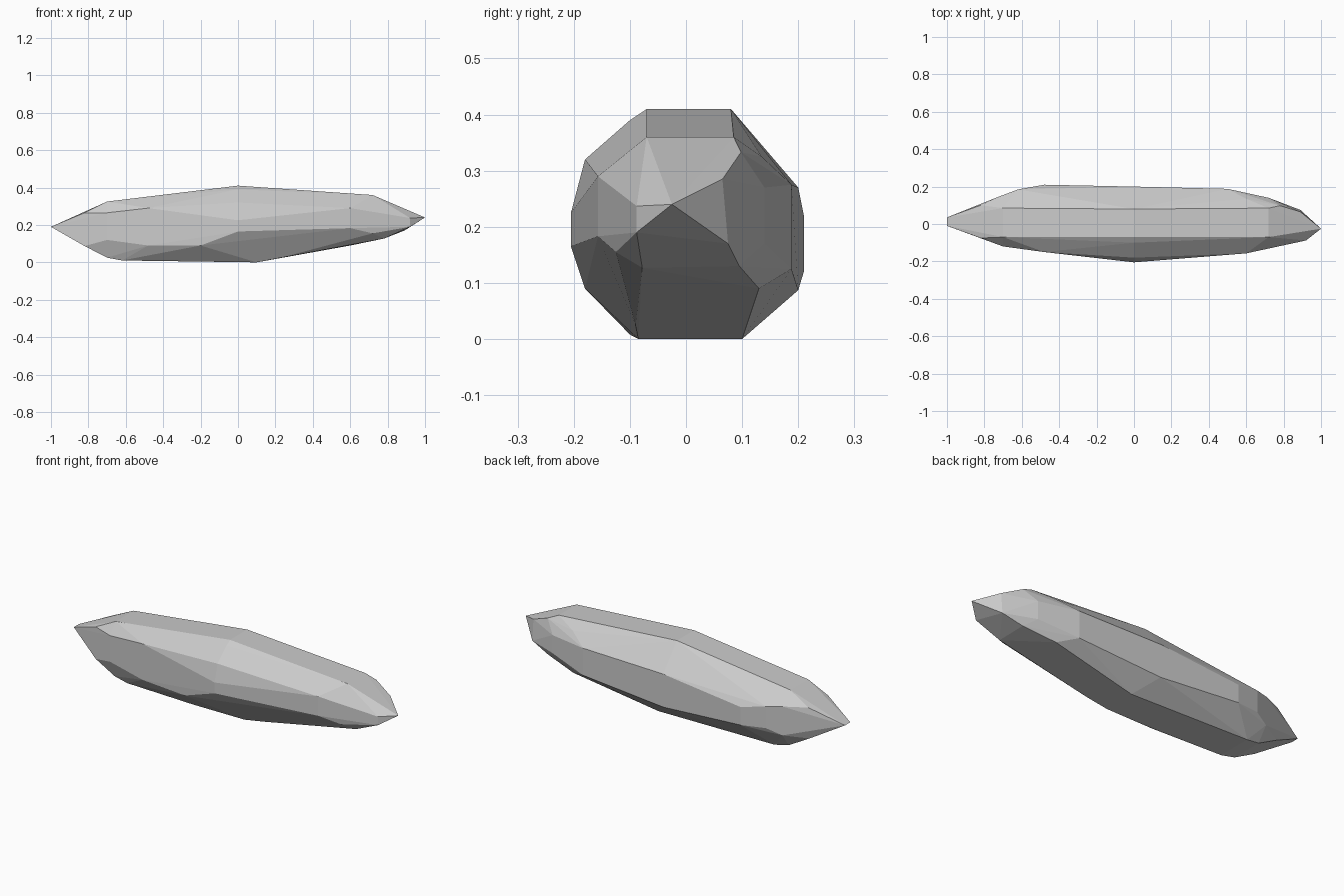
import bpy, bmesh, math

# Cross-section rings along the length: x, then (y, z) corners
RINGS = [
    (-1.00, [(-.01, .19), (.035, .19)]),
    (-0.82, [(-.075, .087), (.09, .09), (-.075, .265), (.10, .265)]),
    (-0.70, [(-.12, .12), (-.12, .265), (-.07, .325), (.085, .325),
             (.155, .26), (.155, .10), (.10, .025), (-.08, .025)]),
    (-0.62, [(.185, .13), (.185, .25), (.11, .01), (-.085, .01)]),
    (-0.48, [(.21, .12), (.21, .22), (-.15, .29), (-.15, .09)]),
    (-0.20, [(-.18, .09), (-.10, .008), (.11, .006)]),
    (0.00, [(-.07, .41), (.08, .41), (.20, .27), (.20, .087),
            (-.205, .225), (-.205, .165), (-.18, .32), (-.10, .39)]),
    (0.10, [(-.085, 0), (.10, 0)]),
    (0.23, [(-.09, .025), (.11, .025)]),
    (0.50, [(.188, .125), (.188, .275)]),
    (0.60, [(-.157, .183), (-.157, .29), (.135, .325), (.13, .09)]),
    (0.72, [(-.07, .36), (.085, .36), (-.125, .155), (-.13, .27), (.14, .17), (.14, .27)]),
    (0.78, [(-.078, .127), (.095, .13), (.098, .333)]),
    (0.89, [(.065, .285), (.075, .17)]),
    (0.92, [(-.088, .19), (-.088, .237)]),
    (1.00, [(-.025, .24)]),
]

# Faceted crystal shard: the convex skin over the rings
bm = bmesh.new()
for x, corners in RINGS:
    for y, z in corners:
        bm.verts.new((x, y, z))
hull = bmesh.ops.convex_hull(bm, input=bm.verts[:])
loose = [v for v in bm.verts if not v.link_faces]
bmesh.ops.delete(bm, geom=loose, context='VERTS')
# Merge nearly coplanar triangles into broad flat facets
bmesh.ops.dissolve_limit(bm, angle_limit=math.radians(2),
                         verts=bm.verts[:], edges=bm.edges[:])
bmesh.ops.recalc_face_normals(bm, faces=bm.faces[:])

mesh = bpy.data.meshes.new("crystal_shard")
bm.to_mesh(mesh)
bm.free()
shard = bpy.data.objects.new("crystal_shard", mesh)
bpy.context.collection.objects.link(shard)
